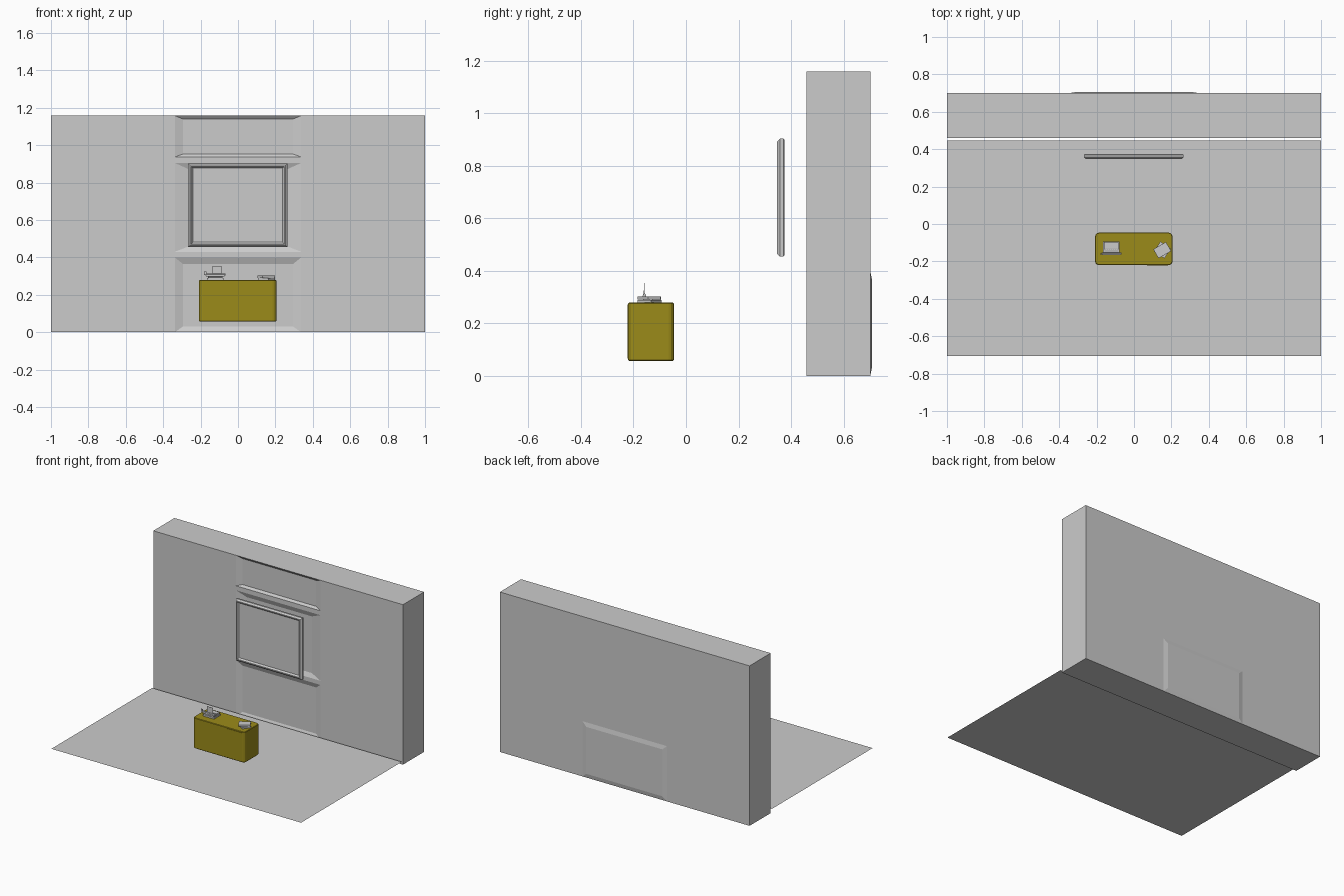
import bpy, bmesh, math
from mathutils import Matrix, Vector

if "Cube" in bpy.data.objects:
    bpy.data.objects.remove(bpy.data.objects["Cube"])


def finish(name, bm, mat=None):
    bmesh.ops.remove_doubles(bm, verts=bm.verts, dist=1e-5)
    bmesh.ops.recalc_face_normals(bm, faces=bm.faces)
    me = bpy.data.meshes.new(name)
    bm.to_mesh(me)
    bm.free()
    ob = bpy.data.objects.new(name, me)
    bpy.context.collection.objects.link(ob)
    if mat:
        me.materials.append(mat)
    return ob


def rect(bm, x0, x1, z0, z1, y):
    return [bm.verts.new((x, y, z)) for x, z in ((x0, z0), (x1, z0), (x1, z1), (x0, z1))]


def rings(bm, loops, cap_start=False):
    """Bridge nested upright rectangles and cap the last one."""
    vs = [rect(bm, *l) for l in loops]
    for a, b in zip(vs, vs[1:]):
        for i in range(4):
            j = (i + 1) % 4
            bm.faces.new((a[i], a[j], b[j], b[i]))
    bm.faces.new(vs[-1])
    if cap_start:
        bm.faces.new(vs[0])


def box(name, lo, hi, rot=0, tilt=0, mat=None):
    lo, hi = Vector(lo), Vector(hi)
    bm = bmesh.new()
    m = (Matrix.Translation((lo + hi) / 2) @ Matrix.Rotation(math.radians(rot), 4, 'Z')
         @ Matrix.Rotation(math.radians(tilt), 4, 'X') @ Matrix.Diagonal((*(hi - lo), 1)))
    bmesh.ops.create_cube(bm, size=1, matrix=m)
    return finish(name, bm, mat)


# Wall: thick slab, three shallow bevelled panels in front, one low raised panel behind
F, B, H, W, D = 0.459, 0.701, 1.158, 0.338, 0.014
zs = [0, 0.40, 0.43, 0.905, 0.937, H]
front = {0: (-0.295, 0.295, 0.03, 0.365), 2: (-0.26, 0.26, 0.46, 0.87), 4: (-0.295, 0.295, 0.952, 1.14)}
back = {0: (-0.305, 0.305, 0.03, 0.37)}
xs = [-1, -W, W, 1]
bm = bmesh.new()
for y, panels, depth in ((F, front, D), (B, back, 0.006)):
    for k in range(5):
        for i in range(3):
            loops = [(xs[i], xs[i + 1], zs[k], zs[k + 1], y)]
            if i == 1 and k in panels:
                loops.append((*panels[k], y + depth))
            rings(bm, loops)
bmesh.ops.remove_doubles(bm, verts=bm.verts, dist=1e-5)
rim = [e for e in bm.edges if e.is_boundary]
bmesh.ops.bridge_loops(bm, edges=rim)
finish("wall", bm)

# Floor sheet
bm = bmesh.new()
bm.faces.new([bm.verts.new(p) for p in ((-1, -0.707, 0.025), (1, -0.707, 0.025),
                                        (1, 0.446, 0.025), (-1, 0.446, 0.025))])
finish("floor", bm)

# Framed picture floating in front of the wall
bm = bmesh.new()
steps = ((0.004, 0.374), (0, 0.370), (0, 0.357), (0.010, 0.347), (0.017, 0.347), (0.026, 0.358))
rings(bm, [(-0.267 + s, 0.265 - s, 0.455 + s, 0.903 - s, y) for s, y in steps], True)
finish("picture_frame", bm)

# Desk: block with rounded upright corners and a softly bevelled rim
olive = bpy.data.materials.new("olive")
olive.diffuse_color = (0.33, 0.26, 0.01, 1)
olive.use_nodes = True
olive.node_tree.nodes["Principled BSDF"].inputs["Base Color"].default_value = olive.diffuse_color
desk = box("desk", (-0.208, -0.22, 0.058), (0.206, -0.046, 0.279), mat=olive)
bm = bmesh.new()
bm.from_mesh(desk.data)
upright = [e for e in bm.edges if abs(e.verts[0].co.z - e.verts[1].co.z) > 0.1]
bmesh.ops.bevel(bm, geom=upright, offset=0.021, segments=3, profile=0.5, affect='EDGES')
rims = [e for e in bm.edges if abs(e.verts[0].co.z - e.verts[1].co.z) < 1e-4]
bmesh.ops.bevel(bm, geom=rims, offset=0.003, segments=1, profile=0.5, affect='EDGES')
bm.to_mesh(desk.data)
bm.free()
# Drawer front on the right
box("desk_door", (0.07, -0.222, 0.066), (0.183, -0.215, 0.272), mat=olive)

# Typewriter: base, sloped key deck, carriage, roller, lever and paper
box("typewriter_base", (-0.165, -0.165, 0.279), (-0.077, -0.093, 0.290))
box("typewriter_body", (-0.160, -0.130, 0.290), (-0.082, -0.095, 0.303))
box("key_deck", (-0.158, -0.163, 0.289), (-0.084, -0.128, 0.296), tilt=12)
for i in range(6):
    box("key", (-0.150 + i * 0.011, -0.140, 0.296), (-0.145 + i * 0.011, -0.135, 0.303))
box("carriage", (-0.170, -0.165, 0.298), (-0.072, -0.152, 0.307))
bm = bmesh.new()
bmesh.ops.create_cone(bm, cap_ends=True, segments=8, radius1=0.006, radius2=0.006, depth=0.108,
                      matrix=Matrix.Translation((-0.121, -0.158, 0.308)) @ Matrix.Rotation(math.pi / 2, 4, 'Y'))
finish("roller", bm)
box("carriage_lever", (-0.183, -0.162, 0.306), (-0.169, -0.157, 0.325))
box("paper", (-0.136, -0.159, 0.305), (-0.088, -0.158, 0.355))

# Two loosely stacked books on the right
box("lower_book", (0.118, -0.170, 0.279), (0.186, -0.108, 0.290), rot=-35)
box("upper_book", (0.112, -0.168, 0.291), (0.190, -0.112, 0.302), rot=30)
